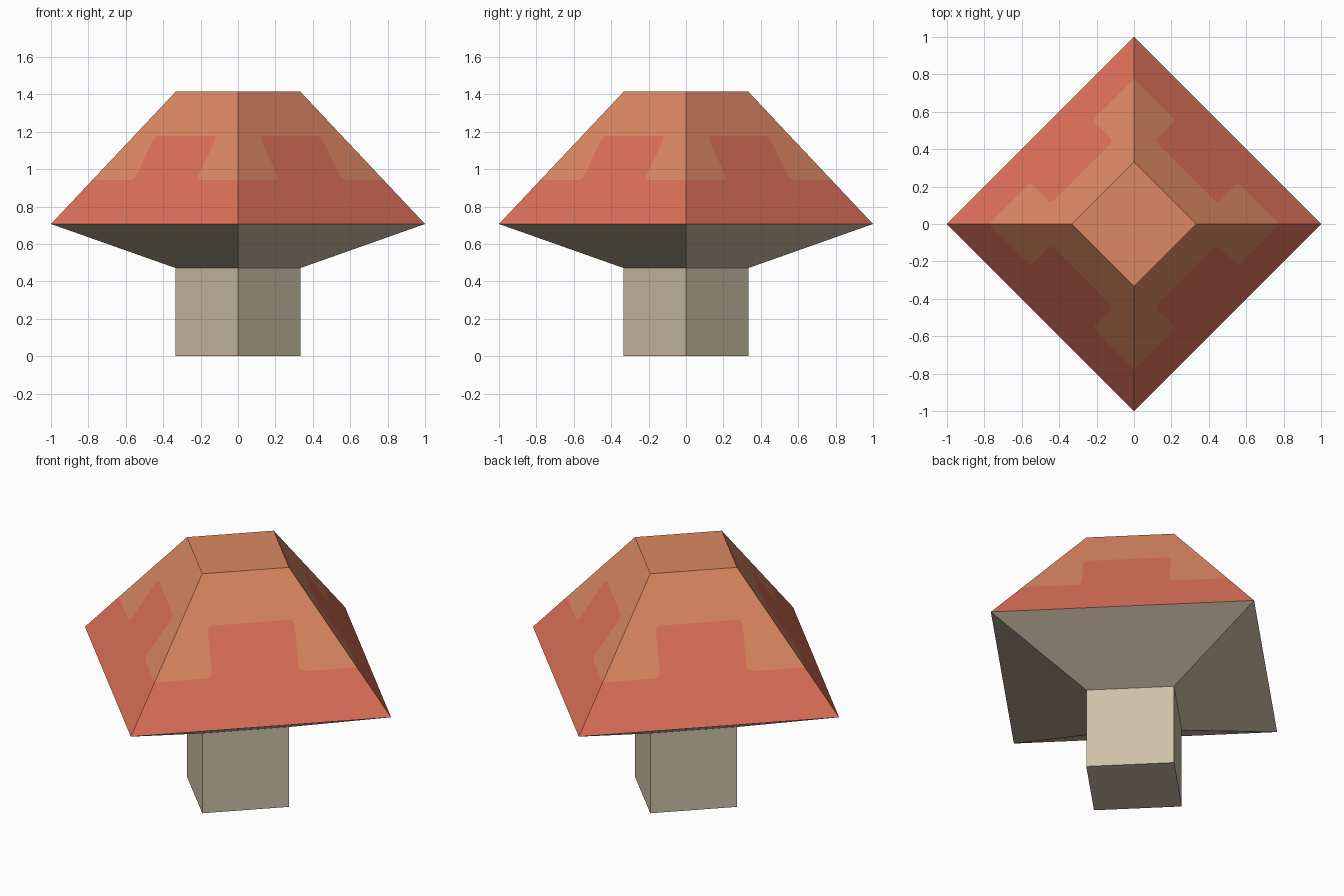
import bpy, bmesh, math
from mathutils import Vector, Matrix

if "Cube" in bpy.data.objects:
    bpy.data.objects.remove(bpy.data.objects["Cube"])

U = math.sqrt(2) / 6          # base grid unit: every size is a multiple of it


def material(name, rgb):
    m = bpy.data.materials.new(name)
    lin = [(c / 255 / 12.92) if c < 10 else ((c / 255 + 0.055) / 1.055) ** 2.4 for c in rgb]
    m.diffuse_color = (*lin, 1)
    m.use_nodes = True
    m.node_tree.nodes["Principled BSDF"].inputs["Base Color"].default_value = m.diffuse_color
    return m


RED = material("cap red", (221, 113, 89))
ORANGE = material("cap orange", (221, 136, 98))
BEIGE = material("stem beige", (207, 193, 167))


def finish(name, bm, mats):
    bmesh.ops.remove_doubles(bm, verts=bm.verts, dist=1e-4)
    bmesh.ops.recalc_face_normals(bm, faces=bm.faces)
    me = bpy.data.meshes.new(name)
    bm.to_mesh(me)
    bm.free()
    for m in mats:
        me.materials.append(m)
    ob = bpy.data.objects.new(name, me)
    bpy.context.collection.objects.link(ob)


def ring(bm, half, z):
    # square ring standing on its corner
    r = half * math.sqrt(2)
    return [bm.verts.new((r * math.cos(i * math.pi / 2), r * math.sin(i * math.pi / 2), z))
            for i in range(4)]


# stem with flared underside of the cap
bm = bmesh.new()
rings = [ring(bm, U, 0), ring(bm, U, 2 * U), ring(bm, 3 * U, 3 * U)]
bm.faces.new(rings[0])
for a, b in zip(rings, rings[1:]):
    for i in range(4):
        j = (i + 1) % 4
        bm.faces.new((a[i], a[j], b[j], b[i]))
finish("stem_and_gills", bm, [BEIGE])


# cap: each sloped side is split by a stepped drip line with rounded corners
def half_width(z):
    return 3 * U - (z - 3 * U) * 2 / 3


def rounded(prev, p, nxt, r=0.03, n=4):
    p = Vector(p)
    a = p + (Vector(prev) - p).normalized() * r
    b = p + (Vector(nxt) - p).normalized() * r
    return [a * (1 - s) ** 2 + p * 2 * s * (1 - s) + b * s * s
            for s in (k / n for k in range(n + 1))]


lo, hi = 4 * U, 5 * U
path = [(-half_width(lo), lo), (-U, lo), (-U, hi), (U, hi), (U, lo), (half_width(lo), lo)]
line = [path[0]]
for k in range(1, 5):
    line += rounded(path[k - 1], path[k], path[k + 1])
line.append(path[-1])
red_shape = [(3 * U, 3 * U), (-3 * U, 3 * U)] + line
orange_shape = [(-U, 6 * U), (U, 6 * U)] + line[::-1]

bm = bmesh.new()
for i in range(4):
    rot = Matrix.Rotation(math.radians(45 + 90 * i), 3, 'Z')
    for index, shape in enumerate((red_shape, orange_shape)):
        f = bm.faces.new([bm.verts.new(rot @ Vector((t, -half_width(z), z))) for t, z in shape])
        f.material_index = index
top = bm.faces.new(ring(bm, U, 6 * U))
top.material_index = 1
finish("cap", bm, [RED, ORANGE])
